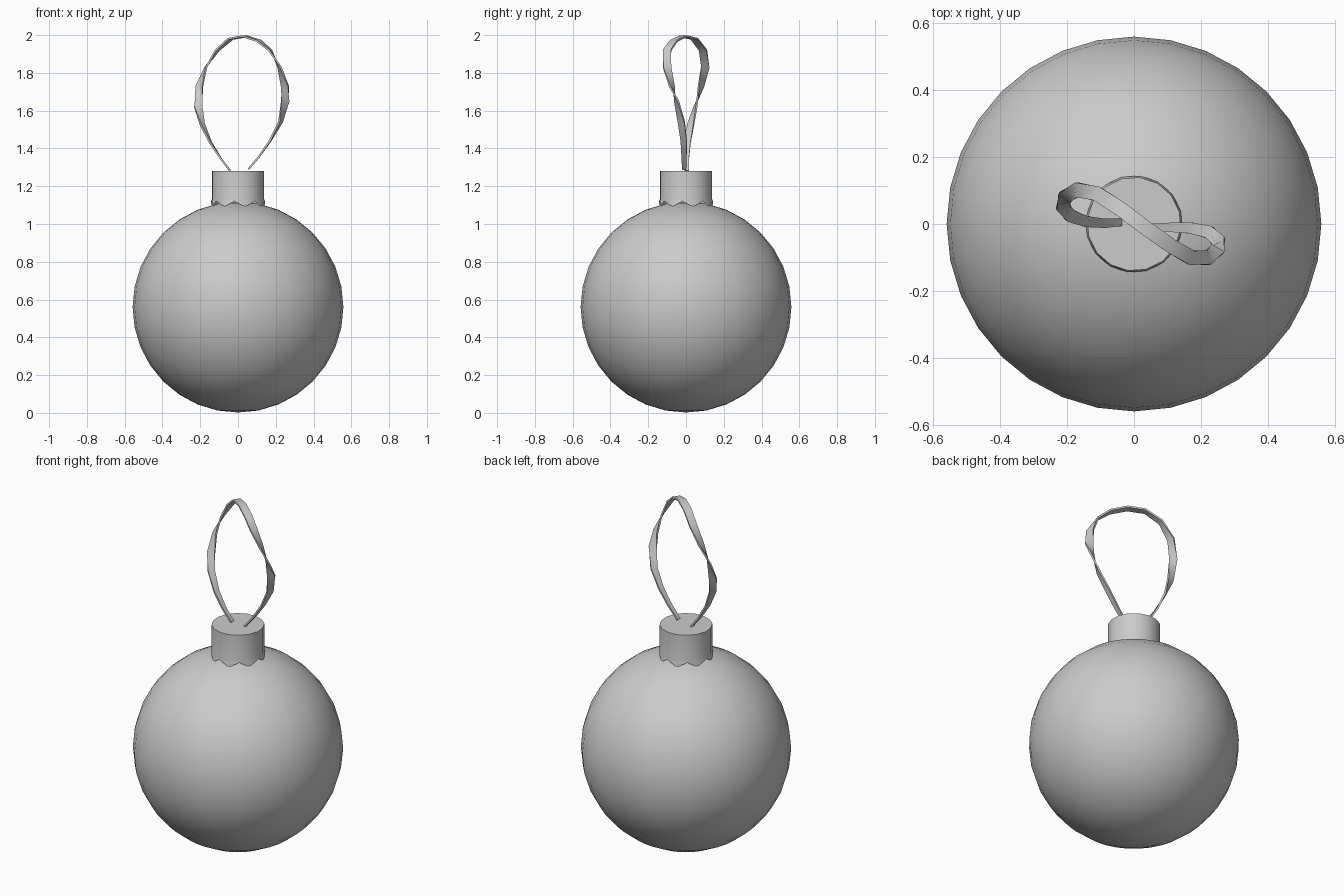
import bpy, bmesh, math
from mathutils import Vector

if "Cube" in bpy.data.objects:
    bpy.data.objects.remove(bpy.data.objects["Cube"])


def add_mesh(name, verts, faces, angle=40):
    mesh = bpy.data.meshes.new(name)
    mesh.from_pydata(verts, [], faces)
    bm = bmesh.new()
    bm.from_mesh(mesh)
    bmesh.ops.recalc_face_normals(bm, faces=bm.faces)
    bm.to_mesh(mesh)
    bm.free()
    obj = bpy.data.objects.new(name, mesh)
    bpy.context.collection.objects.link(obj)
    bpy.context.view_layer.objects.active = obj
    bpy.ops.object.select_all(action='DESELECT')
    obj.select_set(True)
    bpy.ops.object.shade_smooth_by_angle(angle=math.radians(angle))
    return obj


# Round bauble
bpy.ops.mesh.primitive_uv_sphere_add(segments=32, ring_count=16, radius=0.558,
                                     location=(0, 0, 0.56))
bpy.context.object.name = "bauble"
bpy.ops.object.shade_smooth()

# Metal cap: disc top, straight wall, zigzag lower edge
N = 16
verts = []
for r, heights in ((0.14, (1.28, 1.28)), (0.14, (1.13, 1.13)), (0.145, (1.09, 1.122))):
    for i in range(N):
        a = math.radians(15) + 2 * math.pi * i / N
        verts.append((r * math.cos(a), r * math.sin(a), heights[i % 2]))
faces = [tuple(range(N))]
for k in range(2):
    for i in range(N):
        j = (i + 1) % N
        faces.append((k * N + i, k * N + j, (k + 1) * N + j, (k + 1) * N + i))
add_mesh("cap", verts, faces)

# Ribbon loop: twisting flat strip, its width lying across the path's plan direction
path = [Vector(p) for p in (
    (-0.04, 0.005, 1.28), (-0.09, 0.002, 1.345), (-0.145, 0.008, 1.43),
    (-0.19, 0.025, 1.53), (-0.21, 0.05, 1.62), (-0.205, 0.08, 1.73),
    (-0.17, 0.102, 1.83), (-0.11, 0.09, 1.92), (-0.04, 0.045, 1.98),
    (0.035, -0.012, 1.994), (0.11, -0.065, 1.97), (0.17, -0.1, 1.92),
    (0.22, -0.1, 1.83), (0.248, -0.075, 1.73), (0.25, -0.05, 1.65),
    (0.225, -0.025, 1.54), (0.17, -0.012, 1.44), (0.11, -0.01, 1.355),
    (0.055, -0.01, 1.29))]
verts = []
for i, p in enumerate(path):
    t = path[min(i + 1, len(path) - 1)] - path[max(i - 1, 0)]
    side = t.cross(Vector((0, 0, 1))).normalized()
    flat = side.cross(t).normalized()
    w = 0.011 + 0.011 * min(1, min(i, len(path) - 1 - i) / 4)
    for a, b in ((-1, -1), (1, -1), (1, 1), (-1, 1)):
        verts.append(p + side * w * a + flat * 0.005 * b)
last = 4 * (len(path) - 1)
faces = [(0, 1, 2, 3), (last, last + 1, last + 2, last + 3)]
for i in range(len(path) - 1):
    for k in range(4):
        m = (k + 1) % 4
        faces.append((4 * i + k, 4 * i + m, 4 * i + 4 + m, 4 * i + 4 + k))
add_mesh("ribbon_loop", verts, faces, 50)
